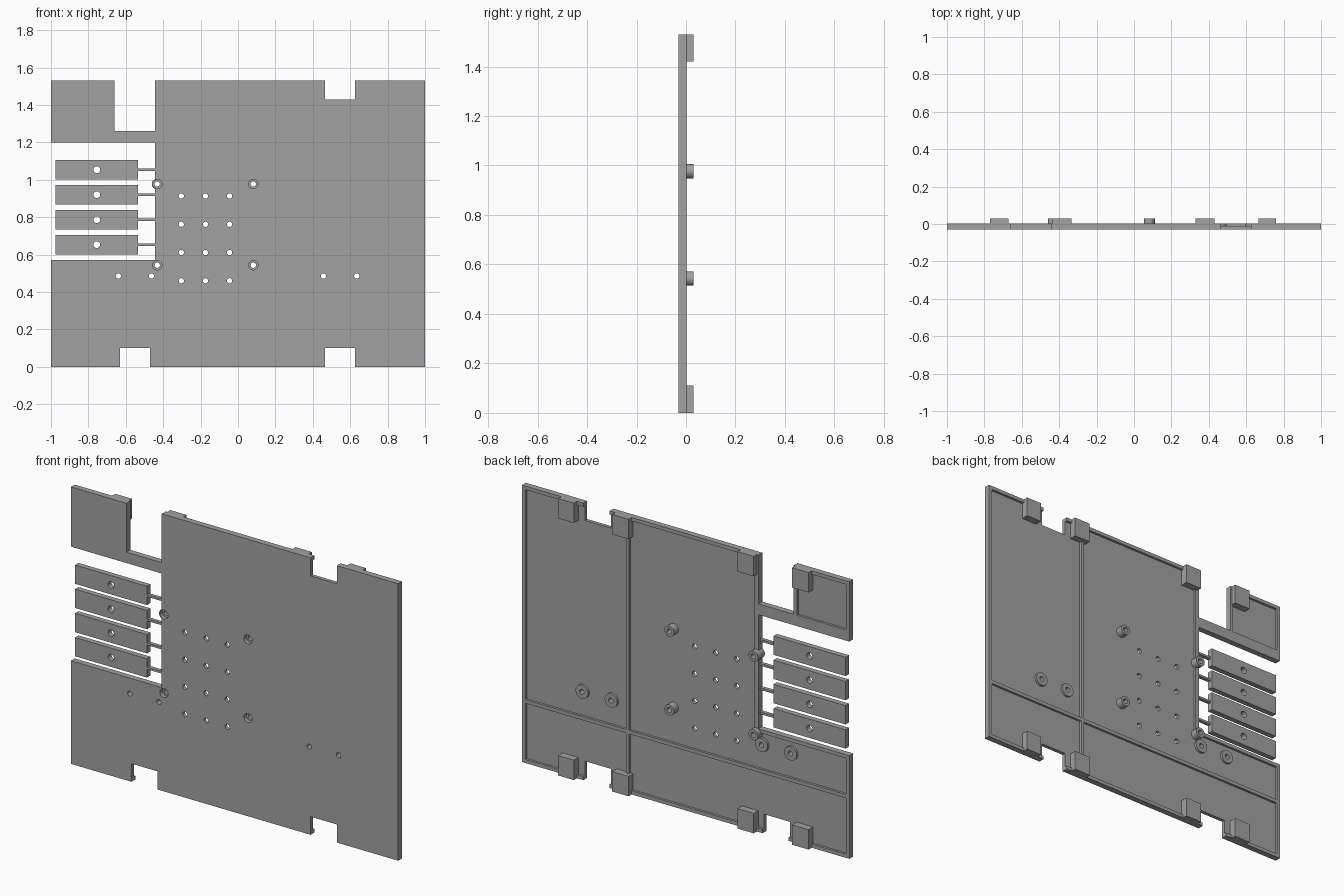
import bpy, bmesh, math
from mathutils import Matrix, Vector

if "Cube" in bpy.data.objects:
    bpy.data.objects.remove(bpy.data.objects["Cube"], do_unlink=True)

GREY = (0.36, 0.36, 0.36, 1)
mat = bpy.data.materials.new("plain_grey")
mat.use_nodes = True
mat.diffuse_color = GREY
mat.node_tree.nodes["Principled BSDF"].inputs["Base Color"].default_value = GREY

FRONT, FLOOR, RIM, BACK = -0.03, -0.01, 0.003, 0.03
HEIGHT, WALL = 1.53, 0.02


def make(name, bm):
    bmesh.ops.recalc_face_normals(bm, faces=bm.faces)
    me = bpy.data.meshes.new(name)
    bm.to_mesh(me)
    bm.free()
    me.materials.append(mat)
    ob = bpy.data.objects.new(name, me)
    bpy.context.collection.objects.link(ob)
    return ob


def boxes(name, rects, y0, y1):
    """One object of boxes given as (x0, x1, z0, z1)."""
    bm = bmesh.new()
    for x0, x1, z0, z1 in rects:
        mid = Vector((x0 + x1, y0 + y1, z0 + z1)) / 2
        size = Matrix.Diagonal((x1 - x0, y1 - y0, z1 - z0, 1))
        bmesh.ops.create_cube(bm, size=1, matrix=Matrix.Translation(mid) @ size)
    return make(name, bm)


def discs(name, spots, radius, y0, y1):
    """One object of cylinders along y at each (x, z)."""
    bm = bmesh.new()
    for x, z in spots:
        m = Matrix.Translation((x, (y0 + y1) / 2, z)) @ Matrix.Rotation(math.pi / 2, 4, 'X')
        bmesh.ops.create_cone(bm, cap_ends=True, segments=32, radius1=radius,
                              radius2=radius, depth=y1 - y0, matrix=m)
    return make(name, bm)


# Panel floor, with edge notches and the side opening
outline = [(-1, 0), (-0.63, 0), (-0.63, 0.1), (-0.47, 0.1), (-0.47, 0),
           (0.465, 0), (0.465, 0.1), (0.625, 0.1), (0.625, 0), (1, 0),
           (1, HEIGHT), (0.625, HEIGHT), (0.625, 1.43), (0.465, 1.43), (0.465, HEIGHT),
           (-0.445, HEIGHT), (-0.445, 1.26), (-0.66, 1.26), (-0.66, HEIGHT), (-1, HEIGHT),
           (-1, 1.2), (-0.445, 1.2), (-0.445, 0.57), (-1, 0.57)]
bm = bmesh.new()
face = bm.faces.new([bm.verts.new((x, FRONT, z)) for x, z in outline])
ext = bmesh.ops.extrude_face_region(bm, geom=[face])
bmesh.ops.translate(bm, vec=(0, FLOOR - FRONT, 0),
                    verts=[v for v in ext["geom"] if isinstance(v, bmesh.types.BMVert)])
panel = make("panel_floor", bm)

# Raised rim on the back
TOP = HEIGHT - WALL
boxes("top_rim", [(-1, -0.66, TOP, HEIGHT), (-0.445, 0.465, TOP, HEIGHT),
                  (0.625, 1, TOP, HEIGHT)], FLOOR, RIM)
boxes("bottom_rim", [(-1, -0.63, 0, WALL), (-0.47, 0.465, 0, WALL),
                     (0.625, 1, 0, WALL)], FLOOR, RIM)
boxes("side_rims", [(1 - WALL, 1, 0, HEIGHT), (-1, -1 + WALL, 0, 0.57),
                    (-1, -1 + WALL, 1.2, HEIGHT), (-0.66 - WALL, -0.66, 1.2, HEIGHT)],
      FLOOR, RIM)
boxes("opening_strip", [(-1, -0.445, 1.2, 1.26)], FLOOR, RIM)
opening_rim = boxes("opening_rim", [(-0.445, -0.42, 0.57 - WALL, HEIGHT)], FLOOR, RIM)
lower_rim = boxes("opening_lower_rim", [(-1, -0.42, 0.57 - WALL, 0.57)], FLOOR, RIM)

# Stiffening ribs
boxes("vertical_rib", [(0.345, 0.365, 0, HEIGHT)], FLOOR, RIM)
boxes("horizontal_rib", [(-1, 1, 0.33, 0.35)], FLOOR, RIM)

# Mounting blocks along the top and bottom edges
boxes("mounting_blocks", [(x0, x1, z, z + 0.11) for z in (0, HEIGHT - 0.11)
      for x0, x1 in ((-0.77, -0.67), (-0.435, -0.335), (0.33, 0.43), (0.665, 0.76))],
      FLOOR, BACK)

# Push keys on thin flexible stems
key_z = [0.653 + 0.1335 * i for i in range(4)]
keys = boxes("keys", [(-0.975, -0.535, z - 0.052, z + 0.052) for z in key_z], FRONT, RIM - 0.003)
boxes("key_stems", [(-0.54, -0.44, z - 0.006, z + 0.006) for z in key_z], FRONT, FLOOR)

# Tall and low screw bosses
tall_spots = [(x, z) for x in (-0.432, 0.082) for z in (0.543, 0.977)]
low_spots = [(x, 0.485) for x in (-0.64, -0.463, 0.457, 0.635)]
tall = discs("tall_bosses", tall_spots, 0.029, FRONT, BACK)
low = discs("low_bosses", low_spots, 0.038, FLOOR, RIM)

# Holes and front counterbores
grid = [(-0.303 + 0.129 * i, 0.46 + 0.151 * j) for i in range(3) for j in range(4)]
key_holes = [(-0.755, z) for z in key_z]
cutters = [discs("small_hole_cutter", grid + low_spots + tall_spots, 0.014, -0.1, 0.1),
           discs("key_hole_cutter", key_holes, 0.018, -0.1, 0.1),
           discs("counterbore_cutter", tall_spots, 0.025, -0.1, -0.008)]
targets = [panel, opening_rim, lower_rim, keys, tall, low]
for ob in targets:
    for c in cutters:
        mod = ob.modifiers.new(c.name, 'BOOLEAN')
        mod.operation, mod.solver, mod.object = 'DIFFERENCE', 'EXACT', c
bpy.context.view_layer.update()
deps = bpy.context.evaluated_depsgraph_get()
baked = [bpy.data.meshes.new_from_object(ob.evaluated_get(deps)) for ob in targets]
for ob, me in zip(targets, baked):
    ob.modifiers.clear()
    ob.data = me
for c in cutters:
    bpy.data.objects.remove(c, do_unlink=True)

# Smooth the round walls, keep edges crisp
bpy.ops.object.select_all(action='DESELECT')
for ob in targets:
    ob.select_set(True)
bpy.context.view_layer.objects.active = panel
bpy.ops.object.shade_smooth_by_angle(angle=math.radians(30))
